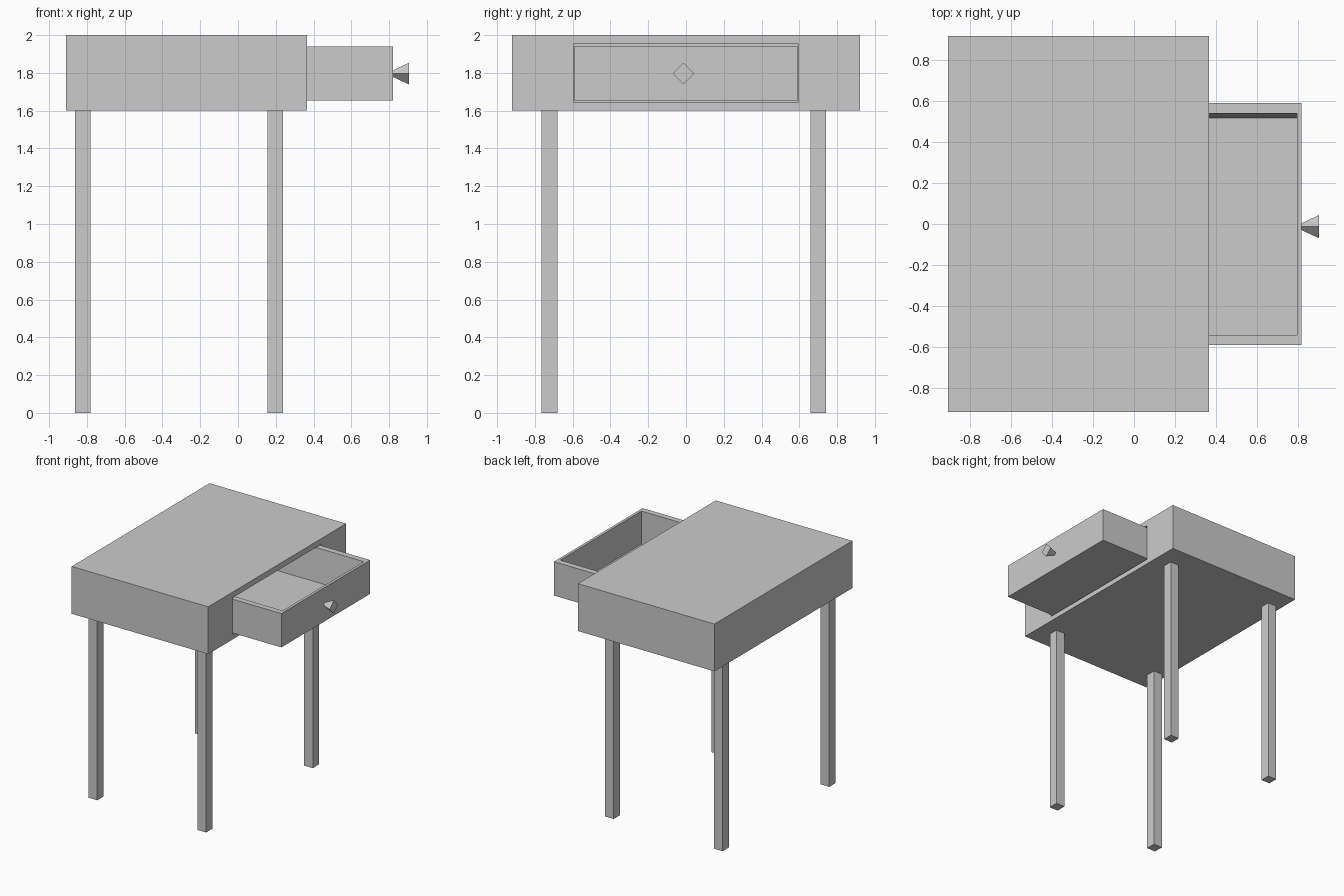
import bpy, bmesh, math
from mathutils import Matrix, Vector

if "Cube" in bpy.data.objects:
    bpy.data.objects.remove(bpy.data.objects["Cube"])


def finish(bm, name):
    bmesh.ops.recalc_face_normals(bm, faces=bm.faces)
    mesh = bpy.data.meshes.new(name)
    bm.to_mesh(mesh)
    bm.free()
    obj = bpy.data.objects.new(name, mesh)
    bpy.context.collection.objects.link(obj)
    return obj


def box(name, lo, hi, axis=None, pocket_lo=None, pocket_hi=None, lean=0.0):
    """Box from lo to hi; optional pocket sunk into the + face of the axis."""
    lo, hi = Vector(lo), Vector(hi)
    bm = bmesh.new()
    size = Matrix.Diagonal((*(hi - lo), 1))
    bmesh.ops.create_cube(bm, size=1, matrix=Matrix.Translation((lo + hi) / 2) @ size)
    if axis is not None:
        face = max(bm.faces, key=lambda f: f.calc_center_median()[axis])
        # first inset makes the rim, the second becomes the pocket walls
        for depth in (hi[axis], pocket_lo[axis]):
            bmesh.ops.inset_individual(bm, faces=[face], thickness=0.005)
            mid = face.calc_center_median()
            for v in face.verts:
                for k in range(3):
                    if k != axis:
                        v.co[k] = pocket_hi[k] if v.co[k] > mid[k] else pocket_lo[k]
                v.co[axis] = depth
        # far side wall leans inwards at the bottom
        for v in face.verts:
            if v.co.y > 0:
                v.co.y -= lean
    return finish(bm, name)


# Table body with the drawer opening in its right side
box("table_body", (-0.91, -0.92, 1.6), (0.366, 0.92, 2.0), 0,
    (-0.86, -0.595, 1.642), (0.366, 0.595, 1.952))

# Open drawer tray, pulled part way out
box("drawer", (-0.36, -0.592, 1.653), (0.82, 0.592, 1.939), 2,
    (-0.31, -0.543, 1.66), (0.797, 0.541, 1.939), lean=0.022)

# Four square legs
for side, x in (("left", -0.821), ("right", 0.197)):
    for end, y in (("front", -0.723), ("back", 0.7)):
        box(f"{end}_{side}_leg", (x - 0.041, y - 0.042, 0), (x + 0.041, y + 0.042, 1.6))

# Four-sided flared drawer knob, standing on its corners
bm = bmesh.new()
place = Matrix.Translation((0.8625, -0.013, 1.796)) @ Matrix.Rotation(math.pi / 2, 4, 'Y')
bmesh.ops.create_cone(bm, cap_ends=True, segments=4, radius1=0.017, radius2=0.057,
                      depth=0.085, matrix=place)
finish(bm, "drawer_knob")
